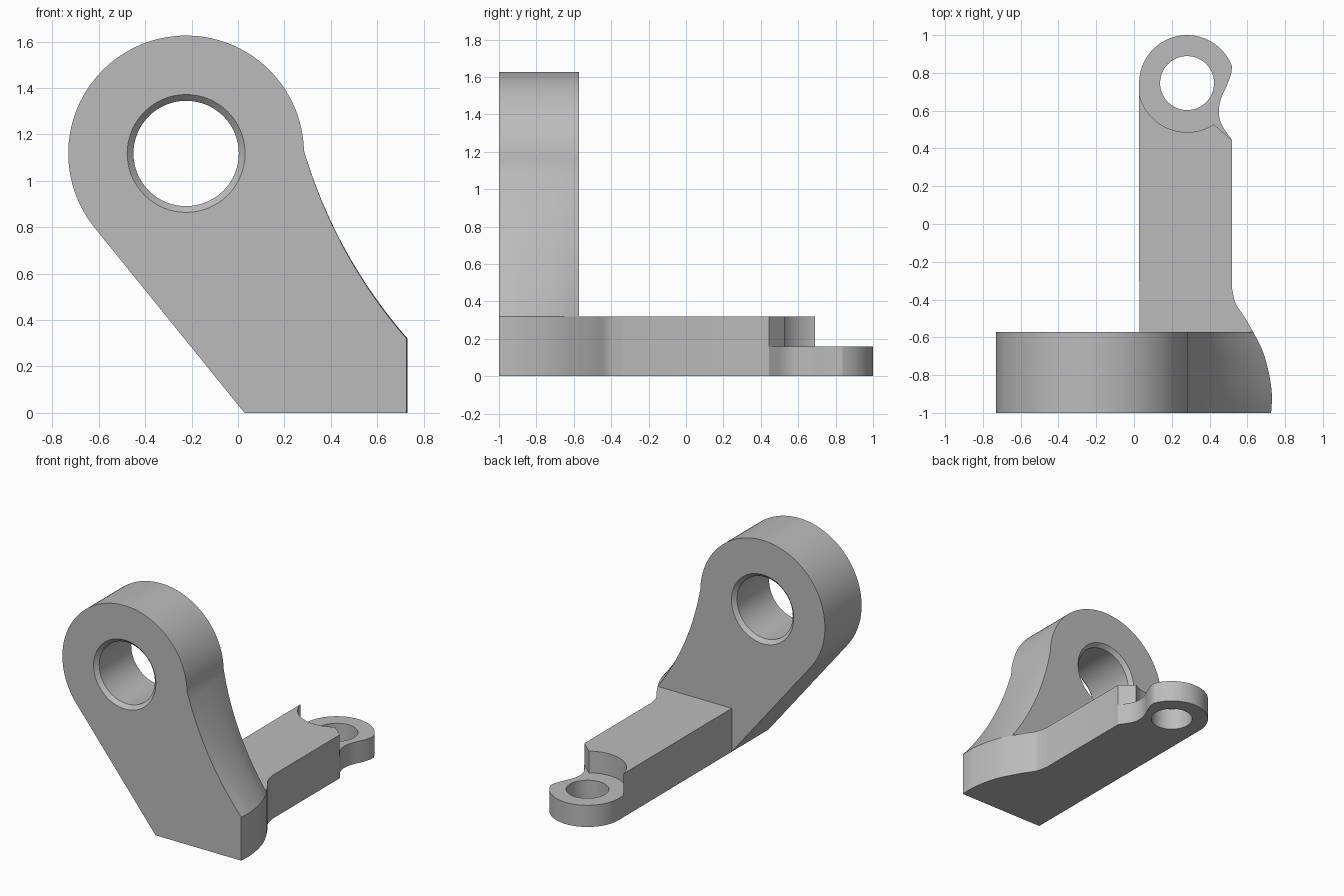
import bpy, bmesh
from math import sin, cos, radians, atan2, acos, hypot
from mathutils import Vector

cube = bpy.data.objects.get("Cube")
if cube:
    bpy.data.objects.remove(cube, do_unlink=True)

# One plain grey for the whole bracket
grey = bpy.data.materials.new("plain_grey")
grey.use_nodes = True
grey.diffuse_color = (0.5, 0.5, 0.5, 1)
grey.node_tree.nodes["Principled BSDF"].inputs["Base Color"].default_value = grey.diffuse_color


def loft(name, rings):
    """Closed solid skinned through rings of equal vertex count."""
    bm = bmesh.new()
    loops = [[bm.verts.new(p) for p in ring] for ring in rings]
    for a, b in zip(loops, loops[1:]):
        for i in range(len(a)):
            j = (i + 1) % len(a)
            bm.faces.new((a[i], a[j], b[j], b[i]))
    bm.faces.new(loops[0])
    bm.faces.new(loops[-1])
    bmesh.ops.recalc_face_normals(bm, faces=bm.faces)
    mesh = bpy.data.meshes.new(name)
    bm.to_mesh(mesh)
    bm.free()
    obj = bpy.data.objects.new(name, mesh)
    bpy.context.collection.objects.link(obj)
    mesh.materials.append(grey)
    return obj


def prism(name, outline, z0, z1):
    return loft(name, [[(x, y, z) for x, y in outline] for z in (z0, z1)])


def arc(cx, cy, r, a0, a1, n):
    return [(cx + r * cos(radians(a0 + (a1 - a0) * i / n)),
             cy + r * sin(radians(a0 + (a1 - a0) * i / n))) for i in range(n + 1)]


def spline(pts, n=6):
    """Smooth curve through the given points."""
    p = [Vector(q) for q in pts]
    p = [2 * p[0] - p[1]] + p + [2 * p[-1] - p[-2]]
    out = []
    for a, b, c, d in zip(p, p[1:], p[2:], p[3:]):
        for i in range(n):
            t = i / n
            out.append(tuple(0.5 * (2 * b + (c - a) * t + (2 * a - 5 * b + 4 * c - d) * t * t
                                    + (3 * b - a - 3 * c + d) * t ** 3)))
    return out + [tuple(pts[-1])]


def cut(obj, cutter):
    mod = obj.modifiers.new("cut", "BOOLEAN")
    mod.operation = "DIFFERENCE"
    mod.solver = "EXACT"
    mod.object = cutter
    bpy.context.view_layer.objects.active = obj
    bpy.ops.object.modifier_apply(modifier=mod.name)
    bpy.data.objects.remove(cutter, do_unlink=True)


FRONT, BACK, THICK = -1.0, -0.573, 0.32
LEFT = 0.028

# Upright plate: round eye on a leaning web, its right foot curving in towards the back
EX, EZ, ER = -0.2235, 1.118, 0.508
tangent = atan2(-EZ, LEFT - EX) - acos(ER / hypot(EZ, LEFT - EX))
tangent_deg = tangent * 180 / 3.14159265 + 360
flank = spline([(0.726, FRONT), (0.73, -0.9), (0.712, -0.78), (0.68, -0.67), (0.632, BACK)])


def plate_ring(foot, y):
    top = Vector((EX + ER, EZ + 0.012))
    low = Vector((foot, THICK))
    chord = low - top
    normal = Vector((chord.y, -chord.x)).normalized()
    web = []
    for i in range(16):
        t = i / 16
        p = low - chord * t + normal * 0.05 * 4 * t * (1 - t)
        web.append((p.x, p.y))
    outline = [(LEFT, 0), (foot, 0)] + web + arc(EX, EZ, ER, 1.3, tangent_deg, 64)
    return [(x, y, z) for x, z in outline]


plate = loft("upright_plate", [plate_ring(x, y) for x, y in flank])

# Bore with a chamfer at both mouths
BORE, MOUTH = 0.227, 0.254
CH = MOUTH - BORE
steps = [(FRONT - CH, MOUTH + CH), (FRONT + CH, BORE), (BACK - CH, BORE), (BACK + CH, MOUTH + CH)]
cut(plate, loft("bore_cutter", [[(x, y, z) for x, z in arc(EX, EZ, r, 0, 354.375, 63)]
                                for y, r in steps]))

# Horizontal arm ending in a thin lug, with a waisted right side
LX, LY, LR = 0.281, 0.746, 0.254
fillet = spline([(0.632, BACK), (0.585, -0.492), (0.537, -0.418), (0.518, -0.335)])
waist = spline([(0.518, 0.445), (0.463, 0.529), (0.449, 0.6), (0.463, 0.67),
                (0.495, 0.741), (0.515, 0.8), (0.518, 0.838)])
outline = [(LEFT, BACK)] + fillet + waist + arc(LX, LY, LR, 24, 180, 36)
arm = prism("arm_with_lug", outline, 0, THICK)

# Round pocket that thins the arm down to the lug
pocket = ([(-0.05, 1.1), (-0.05, 0.7)] + arc(LX, LY, 0.26, 190, 303, 32)
          + [(0.53, 0.434), (0.6, 0.44), (0.6, 1.1)])
cut(arm, prism("pocket_cutter", pocket, THICK / 2, 0.5))

# Lug hole
cut(arm, prism("lug_hole_cutter", arc(LX, LY, 0.143, 0, 352.5, 47), -0.1, 0.5))

# Smooth rounds, sharp edges
for obj in (plate, arm):
    bpy.ops.object.select_all(action="DESELECT")
    obj.select_set(True)
    bpy.context.view_layer.objects.active = obj
    bpy.ops.object.shade_smooth_by_angle(angle=radians(25))
